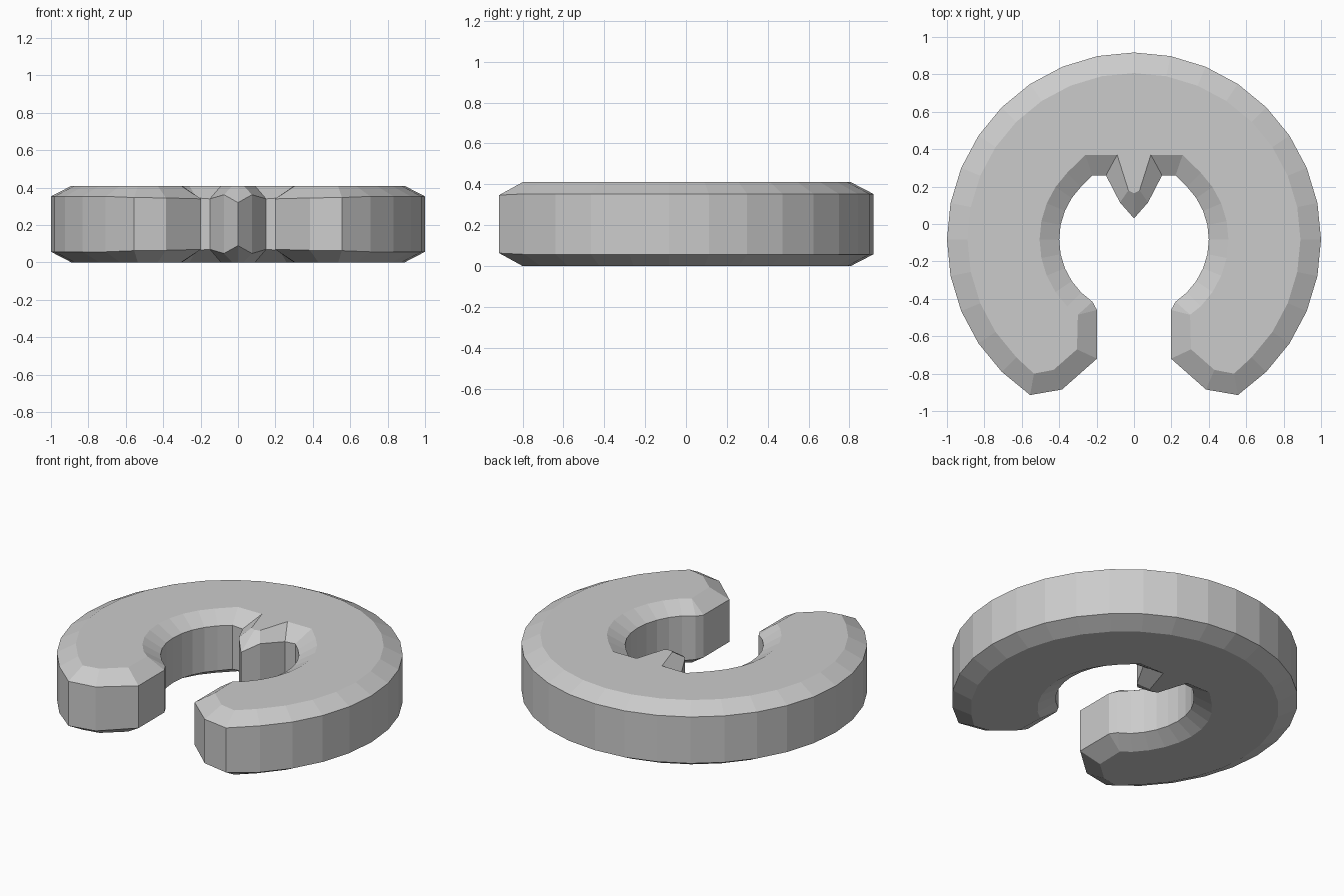
import bpy, bmesh
from math import cos, sin, radians

if "Cube" in bpy.data.objects:
    bpy.data.objects.remove(bpy.data.objects["Cube"], do_unlink=True)

CY = -0.083            # centre of the ring arcs
HEIGHT = 0.41
WALL_TOP = 0.353
STEP = 11.25


def arc(r, deg):
    return (r * cos(radians(deg)), CY + r * sin(radians(deg)))


# Right half outline: (wall point, chamfered cap point, wall top height)
# Pointed tooth and the small notch beside it
half = [
    ((0, 0.03), (0, 0.165), 0.32),
    ((0.075, 0.115), (0.03, 0.18), 0.362),
    ((0.15, 0.26), (0.09, 0.37), 0.34),
    ((0.222, 0.26), (0.26, 0.37), 0.345),
]
# Inner bore
for k in range(-4, 5):
    a = -k * STEP
    half.append((arc(0.4, a), arc(0.505, a), WALL_TOP - 0.005))
# Rounded end of the arm
half += [
    (arc(0.4, -56.25), (0.3, -0.485), 0.343),
    ((0.198, -0.46), (0.3, -0.485), 0.34),
    ((0.198, -0.72), (0.305, -0.67), 0.34),
    ((0.385, -0.885), (0.43, -0.78), 0.345),
    (arc(1.0, -56.25), (0.535, -0.8), 0.347),
]
# Outer rim up to the back
for k in range(-4, 9):
    half.append((arc(1.0, k * STEP), arc(0.89, k * STEP), WALL_TOP))


def flip(p):
    return (-p[0], p[1])


# Mirror, leaving the two points on the centre line single
outline = half + [(flip(w), flip(c), z) for w, c, z in reversed(half[1:-1])]

# Stack four loops: bottom cap, lower wall, upper wall, top cap
bm = bmesh.new()
loops = [
    [bm.verts.new((*c, 0)) for w, c, z in outline],
    [bm.verts.new((*w, HEIGHT - z)) for w, c, z in outline],
    [bm.verts.new((*w, z)) for w, c, z in outline],
    [bm.verts.new((*c, HEIGHT)) for w, c, z in outline],
]
n = len(outline)
for low, high in zip(loops, loops[1:]):
    for i in range(n):
        j = (i + 1) % n
        bm.faces.new((low[i], low[j], high[j], high[i]))
bm.faces.new(loops[0])
bm.faces.new(loops[-1])
bmesh.ops.remove_doubles(bm, verts=bm.verts, dist=0.001)
bmesh.ops.triangulate(bm, faces=[f for f in bm.faces if len(f.verts) > 4])
bmesh.ops.recalc_face_normals(bm, faces=bm.faces)

mesh = bpy.data.meshes.new("open_ring")
bm.to_mesh(mesh)
bm.free()
ring = bpy.data.objects.new("open_ring", mesh)
bpy.context.collection.objects.link(ring)

# Plain grey metal
grey = bpy.data.materials.new("light_grey")
grey.use_nodes = True
colour = (0.6, 0.6, 0.6, 1)
grey.diffuse_color = colour
grey.node_tree.nodes["Principled BSDF"].inputs["Base Color"].default_value = colour
mesh.materials.append(grey)
